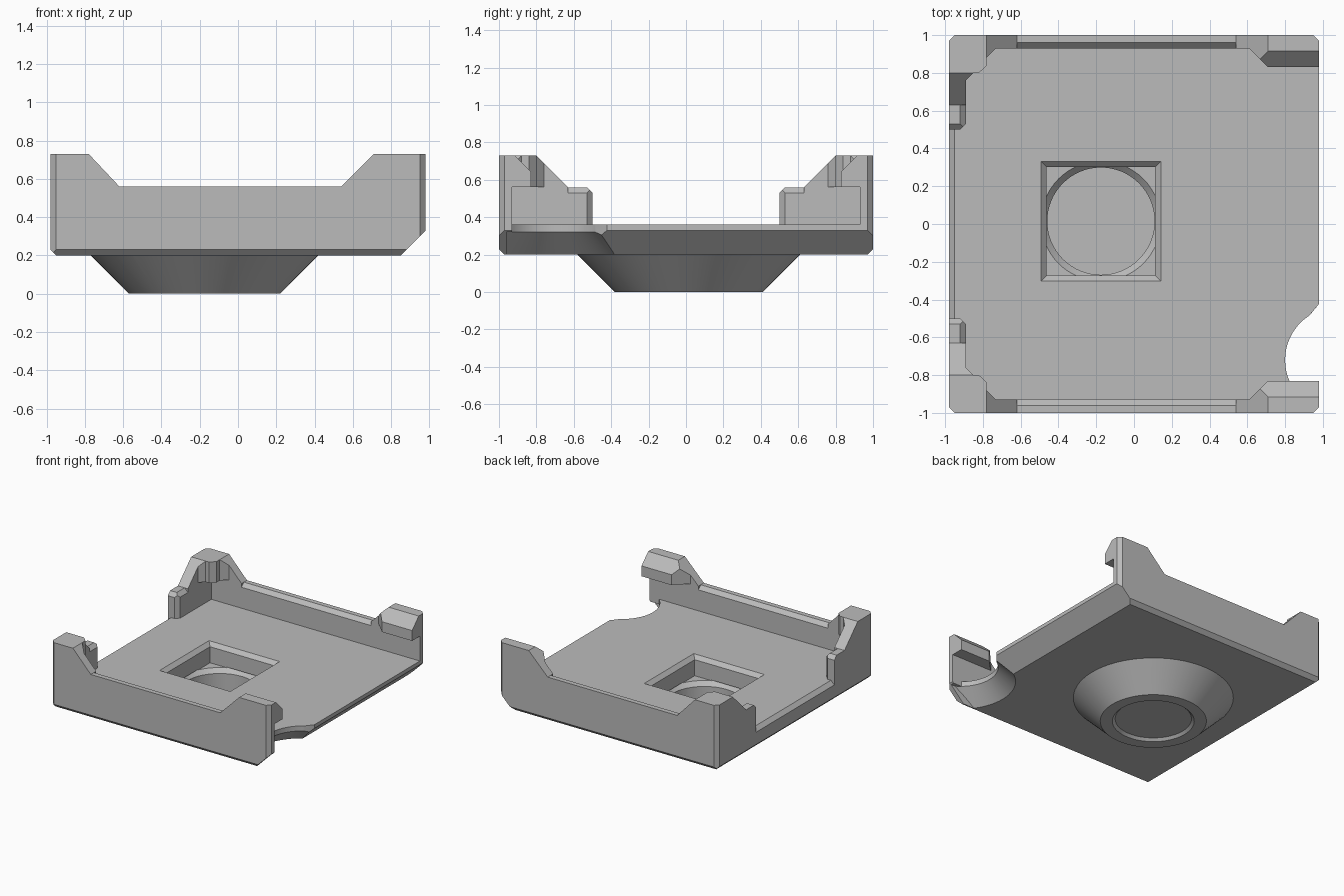
import bpy, bmesh, math
from mathutils import Vector

if "Cube" in bpy.data.objects:
    bpy.data.objects.remove(bpy.data.objects["Cube"])

grey = bpy.data.materials.new("plain grey")
grey.use_nodes = True
COLOUR = (0.5, 0.5, 0.5, 1)
grey.diffuse_color = COLOUR
grey.node_tree.nodes["Principled BSDF"].inputs["Base Color"].default_value = COLOUR

CX, CY = -0.175, 0.015      # centre of the round boss
NX, NY = 1.08, -0.72        # centre of the corner scoop


def add_object(name, bm):
    bmesh.ops.recalc_face_normals(bm, faces=bm.faces)
    mesh = bpy.data.meshes.new(name)
    bm.to_mesh(mesh)
    bm.free()
    mesh.materials.append(grey)
    obj = bpy.data.objects.new(name, mesh)
    bpy.context.collection.objects.link(obj)
    return obj


def prism(name, points, axis, lo, hi):
    """Extrude a 2D outline along an axis from lo to hi."""
    place = {"x": lambda a, b, t: (t, a, b),
             "y": lambda a, b, t: (a, t, b),
             "z": lambda a, b, t: (a, b, t)}[axis]
    bm = bmesh.new()
    ends = [[bm.verts.new(place(a, b, t)) for a, b in points] for t in (lo, hi)]
    for ring in ends:
        bm.faces.new(ring)
    n = len(points)
    for i in range(n):
        j = (i + 1) % n
        bm.faces.new((ends[0][i], ends[0][j], ends[1][j], ends[1][i]))
    return add_object(name, bm)


def frustum(name, x, y, z0, z1, r0, r1, sides=64, min_y=None):
    """Upright cone section, optionally trimmed flat at min_y."""
    bm = bmesh.new()
    bmesh.ops.create_cone(bm, cap_ends=True, segments=sides, radius1=r0,
                          radius2=r1, depth=z1 - z0)
    bmesh.ops.translate(bm, verts=bm.verts, vec=Vector((x, y, (z0 + z1) / 2)))
    if min_y is not None:
        cut = bmesh.ops.bisect_plane(bm, geom=bm.verts[:] + bm.edges[:] + bm.faces[:],
                                     plane_co=(0, min_y, 0), plane_no=(0, -1, 0),
                                     clear_outer=True)
        edges = [e for e in cut["geom_cut"] if isinstance(e, bmesh.types.BMEdge)]
        bmesh.ops.holes_fill(bm, edges=edges)
    return add_object(name, bm)


def combine(target, other, operation):
    mod = target.modifiers.new("combine", "BOOLEAN")
    mod.operation, mod.solver, mod.object = operation, "EXACT", other
    bpy.context.view_layer.objects.active = target
    bpy.ops.object.modifier_apply(modifier=mod.name)
    bpy.data.objects.remove(other)


def mirrored(points):
    """Complete an outline given for one side of its first coordinate."""
    return points + [(-a, b) for a, b in reversed(points)]


def mirrored_y(points):
    return points + [(a, -b) for a, b in reversed(points)]


# Outer body: side outline met by end outline and plan outline
tray = prism("mounting_tray", [(-0.95, 0.2), (0.85, 0.2), (0.98, 0.33), (0.98, 0.73),
                               (-0.98, 0.73), (-0.98, 0.23)], "y", -1, 1)
combine(tray, prism("end_outline", mirrored([(-0.97, 0.2), (-1, 0.23), (-1, 0.8)][::-1]),
                    "x", -1.2, 1.2), "INTERSECT")
combine(tray, prism("plan_outline", mirrored_y([(-0.98, -0.97), (-0.95, -1),
                                                (0.95, -1), (0.98, -0.97)]),
                    "z", 0, 1), "INTERSECT")

cutters = [
    # Hollow between the walls, open at the left end
    prism("lower_hollow", mirrored_y([(-0.92, -0.5), (-0.89, -0.53), (-0.89, -0.93),
                                      (1.2, -0.93)]), "z", 0.36, 0.561),
    # Narrower hollow above, leaving corner lugs and end hooks
    prism("upper_hollow", mirrored_y([(-0.89, -0.76), (-0.85, -0.8), (-0.82, -0.8),
                                      (-0.78, -0.84), (-0.78, -0.88), (-0.73, -0.93),
                                      (0.61, -0.93), (0.71, -0.83), (1.2, -0.83)]),
          "z", 0.56, 0.9),
    # Lowered middle of the long walls
    prism("long_wall_gap", [(-0.62, 0.56), (0.54, 0.56), (0.71, 0.73), (0.71, 0.9),
                            (-0.78, 0.9), (-0.78, 0.73)], "y", -1.2, 1.2),
    # Stepped opening in the end wall
    prism("end_wall_gap", mirrored([(-0.5, 0.36), (-0.5, 0.53), (-0.53, 0.56),
                                    (-0.63, 0.56), (-0.8, 0.73), (-0.8, 0.9)]),
          "x", -1.2, 0.5),
    # Bevel on the floor edge of the opening
    prism("floor_bevel", [(-0.99, 0.32), (-0.94, 0.37), (-0.99, 0.37)], "y", -0.5, 0.5),
]
for s in (-1, 1):
    cutters += [
        prism("wall_top_bevel", [(s * 0.97, 0.57), (s * 0.92, 0.52), (s * 0.92, 0.57)],
              "x", -0.62, 0.54),
        prism("stub_bevel", [(-0.93, 0.57), (-0.88, 0.52), (-0.88, 0.57)], "y",
              *sorted((s * 0.49, s * 0.63))),
        prism("hook_slope", [(s * 0.935, 0.75), (s * 0.82, 0.635), (s * 0.82, 0.75)],
              "x", 0.5, 1.2),
    ]
# Scoop in the front left corner, flared underneath
cutters += [
    frustum("scoop", NX, NY, 0.1, 0.4, 0.28, 0.28, min_y=-0.93),
    frustum("scoop_flare", NX, NY, 0.19, 0.32, 0.42, 0.28, min_y=-0.96),
    prism("scoop_tip", [(0.9, -0.52), (0.99, -0.41), (0.99, -0.55)], "z", 0.1, 0.4),
]
for cutter in cutters:
    combine(tray, cutter, "DIFFERENCE")

# Round boss underneath, overlapping slightly into the floor
boss = frustum("boss", CX, CY, 0, 0.21, 0.395, 0.605)
combine(tray, boss, "UNION")


def square(half):
    return [(CX + a * half, CY + b * half) for a, b in ((-1, -1), (1, -1), (1, 1), (-1, 1))]


# Square pocket with bevelled rim, then a round hole with bevelled lips
combine(tray, prism("pocket", square(0.287), "z", 0.2, 0.4), "DIFFERENCE")
rim = frustum("pocket_rim", CX, CY, 0.33, 0.37, 0.287 * math.sqrt(2),
              0.327 * math.sqrt(2), sides=4)
xs = [v.co.x for v in rim.data.vertices]
if max(xs) - CX > 0.4:      # turn the four-sided cone square to the tray
    for v in rim.data.vertices:
        dx, dy = v.co.x - CX, v.co.y - CY
        k = math.sqrt(0.5)
        v.co.x, v.co.y = CX + k * (dx - dy), CY + k * (dx + dy)
combine(tray, rim, "DIFFERENCE")
combine(tray, frustum("hole", CX, CY, -0.1, 0.3, 0.284, 0.284), "DIFFERENCE")
combine(tray, frustum("hole_top_lip", CX, CY, 0.165, 0.205, 0.282, 0.322), "DIFFERENCE")
combine(tray, frustum("hole_bottom_lip", CX, CY, -0.01, 0.02, 0.315, 0.284), "DIFFERENCE")

bpy.ops.object.select_all(action="DESELECT")
tray.select_set(True)
bpy.context.view_layer.objects.active = tray
bpy.ops.object.shade_smooth_by_angle(angle=math.radians(25))
